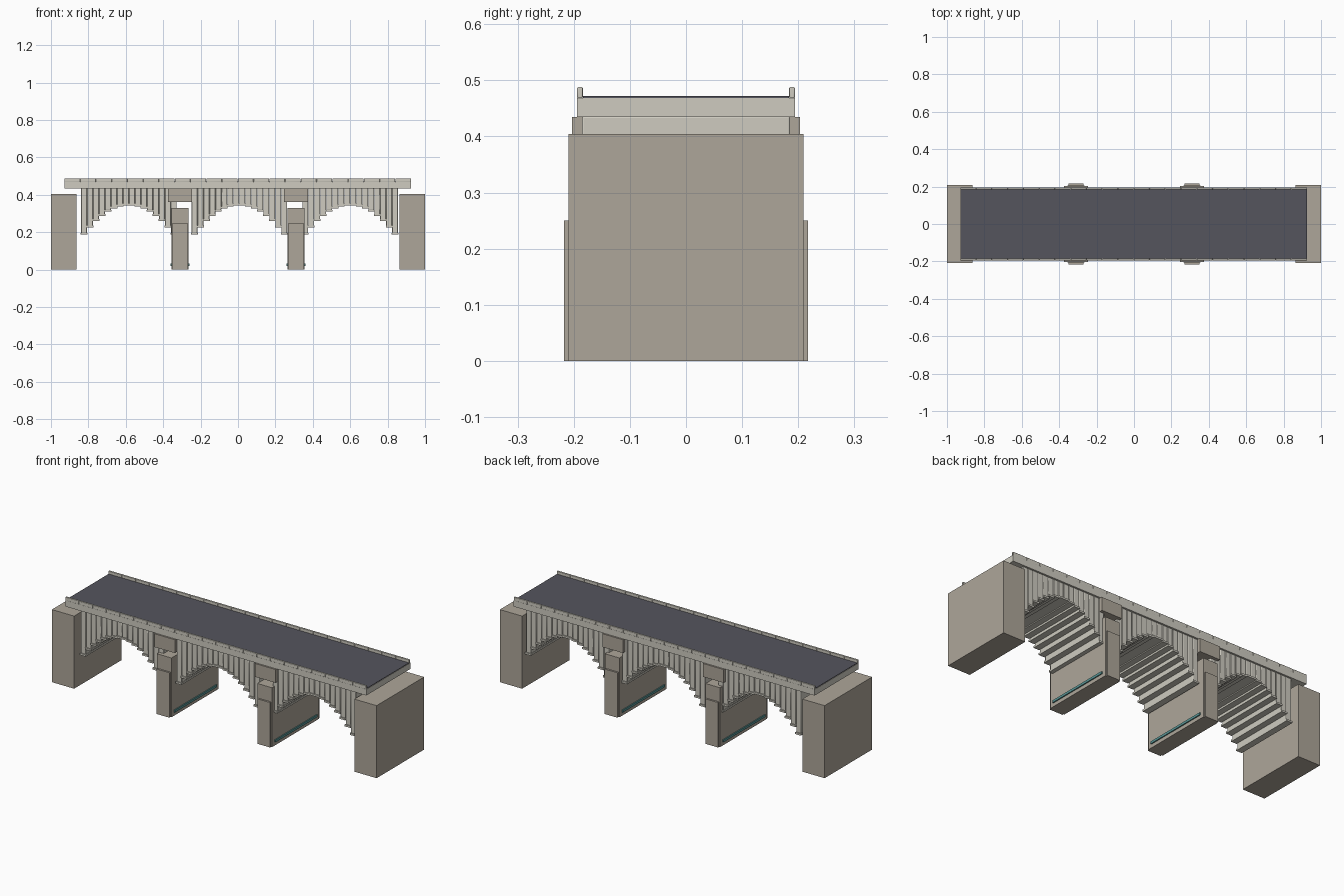
import bpy

if "Cube" in bpy.data.objects:
    bpy.data.objects.remove(bpy.data.objects["Cube"])


def material(name, rgb):
    m = bpy.data.materials.new(name)
    m.diffuse_color = (*rgb, 1)
    m.use_nodes = True
    m.node_tree.nodes["Principled BSDF"].inputs["Base Color"].default_value = m.diffuse_color
    return m


STONE = material("tan_stone", (0.42, 0.38, 0.32))
PALE = material("pale_stone", (0.62, 0.60, 0.53))
ASPHALT = material("asphalt", (0.09, 0.09, 0.11))
TEAL = material("teal_band", (0.10, 0.30, 0.30))


def box(name, x, y, z, mat, bevel=0.0):
    """Box from (min, max) pairs along each axis."""
    bpy.ops.mesh.primitive_cube_add(
        size=1, location=[(a + b) / 2 for a, b in (x, y, z)])
    ob = bpy.context.object
    ob.name = name
    ob.scale = [b - a for a, b in (x, y, z)]
    bpy.ops.object.transform_apply(location=False, rotation=False, scale=True)
    ob.data.materials.append(mat)
    if bevel:
        mod = ob.modifiers.new("soft_edges", 'BEVEL')
        mod.width = bevel
        mod.segments = 2
        bpy.ops.object.shade_smooth_by_angle()
    return ob


# abutments at both ends
for side, label in ((-1, "left"), (1, "right")):
    box(f"{label}_abutment", sorted((side * 0.863, side * 1.0)),
        (-0.209, 0.209), (0, 0.404), STONE)

# deck slab and road surface
box("deck_slab", (-0.928, 0.926), (-0.194, 0.194), (0.435, 0.469), PALE)
box("road_surface", (-0.926, 0.924), (-0.184, 0.184), (0.468, 0.472), ASPHALT)

# parapets made of short blocks
COUNT = 22
STEP = 1.854 / COUNT
for side, label in ((-1, "front"), (1, "back")):
    for i in range(COUNT):
        x0 = -0.928 + i * STEP
        box(f"{label}_parapet_block_{i}", (x0, x0 + STEP - 0.001),
            sorted((side * 0.184, side * 0.194)), (0.468, 0.488), PALE, 0.002)

# piers with end cutwaters, waterline bands and bearing caps
for px, label in ((-0.31, "left"), (0.31, "right")):
    box(f"{label}_pier", (px - 0.045, px + 0.045), (-0.207, 0.207),
        (0, 0.33), STONE)
    box(f"{label}_pier_cap", (px - 0.063, px + 0.063), (-0.203, 0.203),
        (0.361, 0.435), STONE)
    for side, end in ((-1, "front"), (1, "back")):
        box(f"{label}_{end}_cutwater", (px - 0.039, px + 0.039),
            sorted((side * 0.20, side * 0.217)), (0, 0.25), STONE)
        face = px + side * 0.045
        box(f"{label}_pier_band_{end}", (face - 0.006, face + 0.006),
            (-0.185, 0.185), (0.02, 0.033), TEAL)

# three arches built from stepped ribs, each with a soffit slat
RIBS = 16
PITCH = 0.032
for cx, label in ((-0.583, "left"), (0.007, "middle"), (0.60, "right")):
    for i in range(RIBS):
        u = (i - (RIBS - 1) / 2) / ((RIBS - 1) / 2)
        x = cx + u * PITCH * (RIBS - 1) / 2
        low = 0.187 + 0.157 * (1 - u * u)
        box(f"{label}_arch_rib_{i}", (x - 0.0155, x + 0.0155),
            (-0.185, 0.185), (low + 0.008, 0.436), PALE, 0.003)
        box(f"{label}_arch_slat_{i}", (x - 0.018, x + 0.018),
            (-0.191, 0.191), (low, low + 0.01), PALE)
